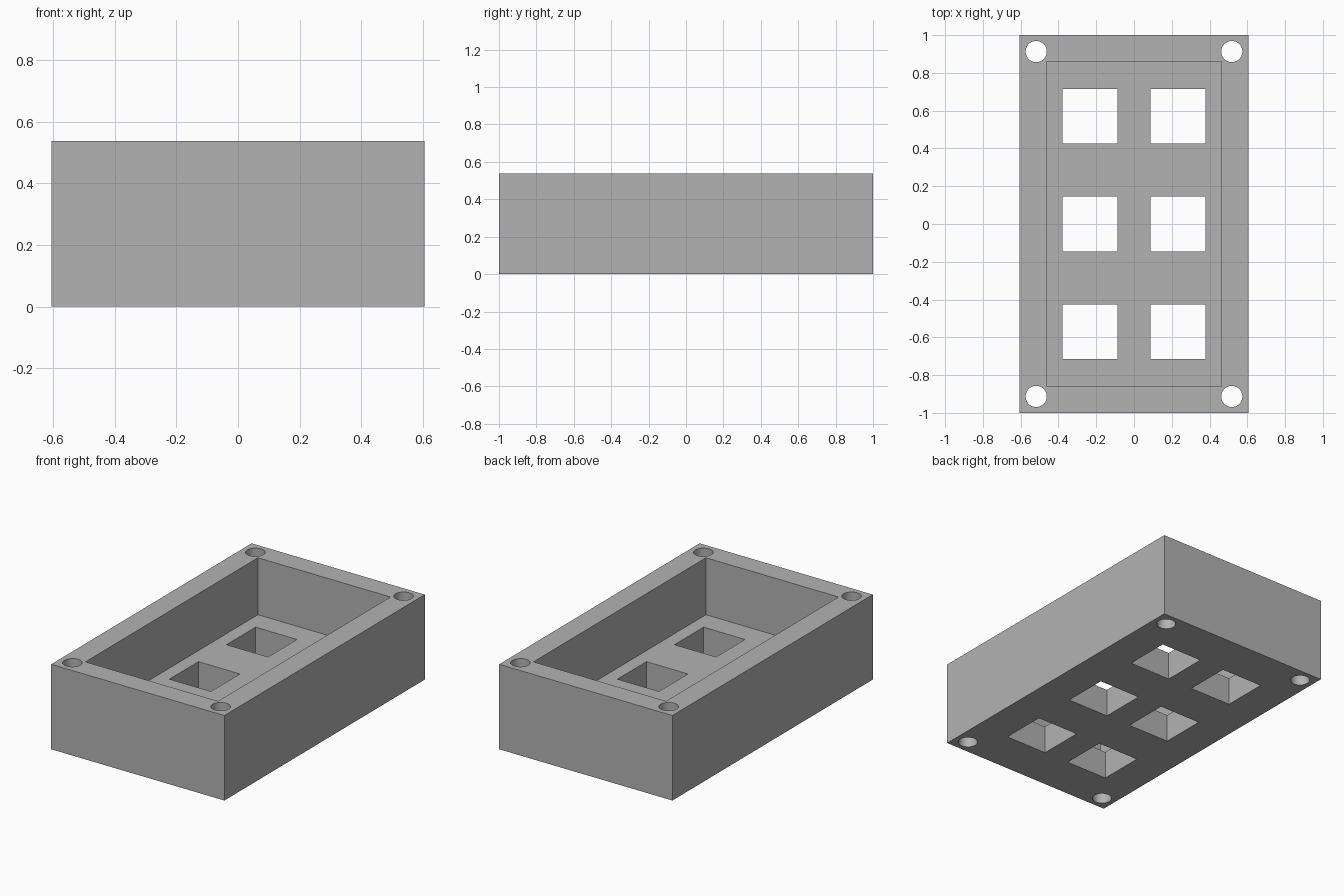
import bpy
import math

default_cube = bpy.data.objects.get("Cube")
if default_cube:
    bpy.data.objects.remove(default_cube, do_unlink=True)

LENGTH, WIDTH, HEIGHT = 2.0, 1.21, 0.537
FLOOR = 0.177
CAVITY_X, CAVITY_Y = 0.927, 1.722
WINDOW = 0.29
BOLT_RADIUS = 0.056

grey = bpy.data.materials.new("plain grey")
grey.use_nodes = True
colour = (0.45, 0.45, 0.45, 1)
grey.diffuse_color = colour
grey.node_tree.nodes["Principled BSDF"].inputs["Base Color"].default_value = colour


def box(name, x, y, z_low, z_high, width, length):
    bpy.ops.mesh.primitive_cube_add(size=1, location=(x, y, (z_low + z_high) / 2))
    obj = bpy.context.object
    obj.name = name
    obj.scale = (width, length, z_high - z_low)
    bpy.ops.object.transform_apply(location=True, rotation=False, scale=True)
    return obj


def cut(target, cutter):
    cutter.hide_render = True
    bpy.context.view_layer.objects.active = target
    mod = target.modifiers.new(cutter.name, 'BOOLEAN')
    mod.operation = 'DIFFERENCE'
    mod.solver = 'EXACT'
    mod.object = cutter
    bpy.ops.object.modifier_apply(modifier=mod.name)
    bpy.data.objects.remove(cutter, do_unlink=True)


# Solid block hollowed out from above, leaving a thick floor
housing = box("housing", 0, 0, 0, HEIGHT, WIDTH, LENGTH)
cut(housing, box("cavity", 0, 0, FLOOR, HEIGHT + 0.1, CAVITY_X, CAVITY_Y))

# Two columns of three square openings through the floor
for x in (-0.233, 0.233):
    for y in (-0.57, 0, 0.57):
        cut(housing, box("window", x, y, -0.1, FLOOR + 0.1, WINDOW, WINDOW))

# Round bolt holes through the four corners
for x in (-0.518, 0.518):
    for y in (-0.913, 0.913):
        bpy.ops.mesh.primitive_cylinder_add(
            vertices=48, radius=BOLT_RADIUS, depth=1, location=(x, y, HEIGHT / 2))
        bpy.context.object.name = "bolt_hole"
        cut(housing, bpy.context.object)

housing.data.materials.clear()
housing.data.materials.append(grey)

bpy.ops.object.select_all(action='DESELECT')
housing.select_set(True)
bpy.context.view_layer.objects.active = housing
bpy.ops.object.shade_smooth_by_angle(angle=math.radians(30))
